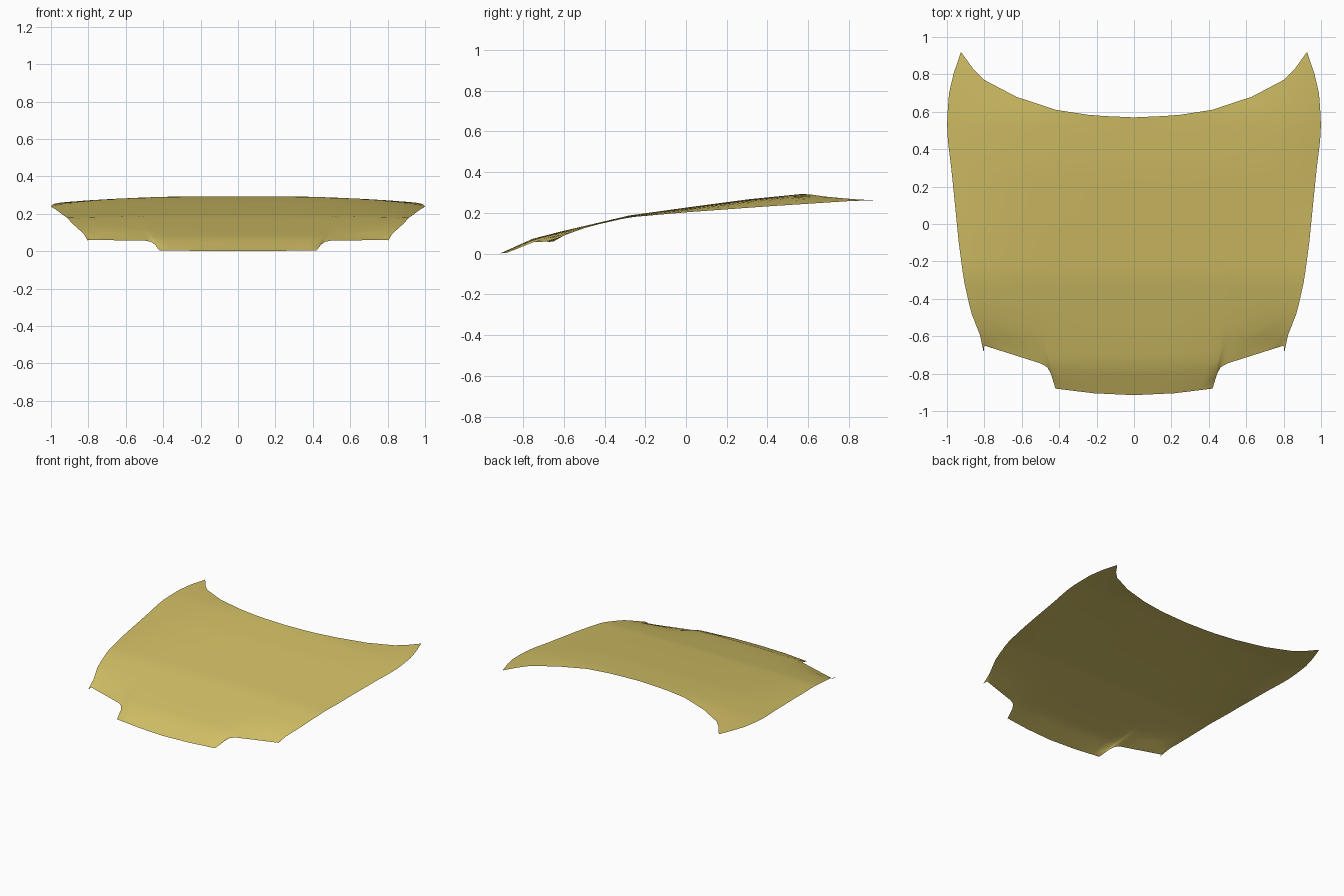
import bpy
import bmesh
import math

cube = bpy.data.objects.get("Cube")
if cube:
    bpy.data.objects.remove(cube, do_unlink=True)


def curve(keys):
    """Piecewise profile through (position, value) keys."""
    def value(p):
        if p <= keys[0][0]:
            return keys[0][1]
        for (a, va), (b, vb) in zip(keys, keys[1:]):
            if p <= b:
                return va + (vb - va) * (p - a) / (b - a)
        return keys[-1][1]
    return value


def lerp(a, b, t):
    return a + (b - a) * t


# Outline profiles: front lip with notch, rear edge, side edge
FRONT_X, REAR_X = 0.80, 0.925
front_y = curve([(0, -.915), (.27, -.905), (.525, -.88), (.555, -.80),
                 (.58, -.765), (.625, -.745), (1, -.65)])
front_z = curve([(0, 0), (.525, .004), (.555, .035), (.58, .05), (.625, .057), (1, .06)])
rear_y = curve([(0, .57), (.24, .58), (.45, .61), (.68, .68), (.865, .77), (.93, .83), (1, .92)])
rear_z = curve([(0, .293), (.45, .291), (.865, .272), (1, .262)])
side_x = curve([(-.65, .80), (-.59, .825), (-.47, .872), (-.3, .91), (-.1, .937), (.1, .957),
                (.3, .977), (.45, .996), (.55, 1), (.7, .989), (.8, .966), (.92, .925)])

# Height along the centre line and along the side edge
crown_z = curve([(-.915, 0), (-.75, .074), (-.6, .112), (-.28, .187),
                 (0, .226), (.3, .266), (.57, .293), (.92, .296)])
side_z = curve([(-.915, 0), (-.75, .045), (-.65, .06), (-.6, .09), (-.47, .135),
                (-.28, .178), (0, .203), (.4, .232), (.8, .258), (.92, .262)])


def panel_point(u, v):
    y = lerp(front_y(u), rear_y(u), v)
    edge_y = lerp(front_y(1), rear_y(1), v)
    x = u * side_x(edge_y)
    t = min(1, x / side_x(y))
    z = lerp(crown_z(y), side_z(y), t ** 4)
    # settle the surface onto the front and rear edges
    z += (front_z(u) - lerp(crown_z(front_y(u)), side_z(front_y(u)), u ** 4)) * math.exp(-14 * v)
    rear = lerp(crown_z(rear_y(u)), side_z(rear_y(u)),
                min(1, u * REAR_X / side_x(rear_y(u))) ** 4)
    z += (rear_z(u) - rear) * v ** 8
    return x, y, z


# Half of the panel as a grid
columns = [0, .09, .18, .27, .36, .45, .525, .54, .555, .568, .58, .6, .625,
           .68, .74, .8, .865, .9, .93, .965, 1]
ROWS = 28
bm = bmesh.new()
grid = [[bm.verts.new(panel_point(u, r / ROWS)) for u in columns] for r in range(ROWS + 1)]
for low, high in zip(grid, grid[1:]):
    for i in range(len(columns) - 1):
        bm.faces.new((low[i], low[i + 1], high[i + 1], high[i]))

# Small folded tip at the front corner
tip = bm.verts.new((.804, -.685, .056))
bm.faces.new((grid[0][-1], tip, grid[1][-1]))

mesh = bpy.data.meshes.new("hood_panel")
bm.to_mesh(mesh)
bm.free()
hood = bpy.data.objects.new("hood_panel", mesh)
bpy.context.collection.objects.link(hood)

# Mirrored right half, smooth surface
mirror = hood.modifiers.new("mirror", "MIRROR")
mirror.use_clip = True
for face in mesh.polygons:
    face.use_smooth = True

# Paint
colour = (.64, .52, .13, 1)
paint = bpy.data.materials.new("mustard_yellow")
paint.use_nodes = True
paint.diffuse_color = colour
paint.node_tree.nodes["Principled BSDF"].inputs["Base Color"].default_value = colour
mesh.materials.append(paint)
